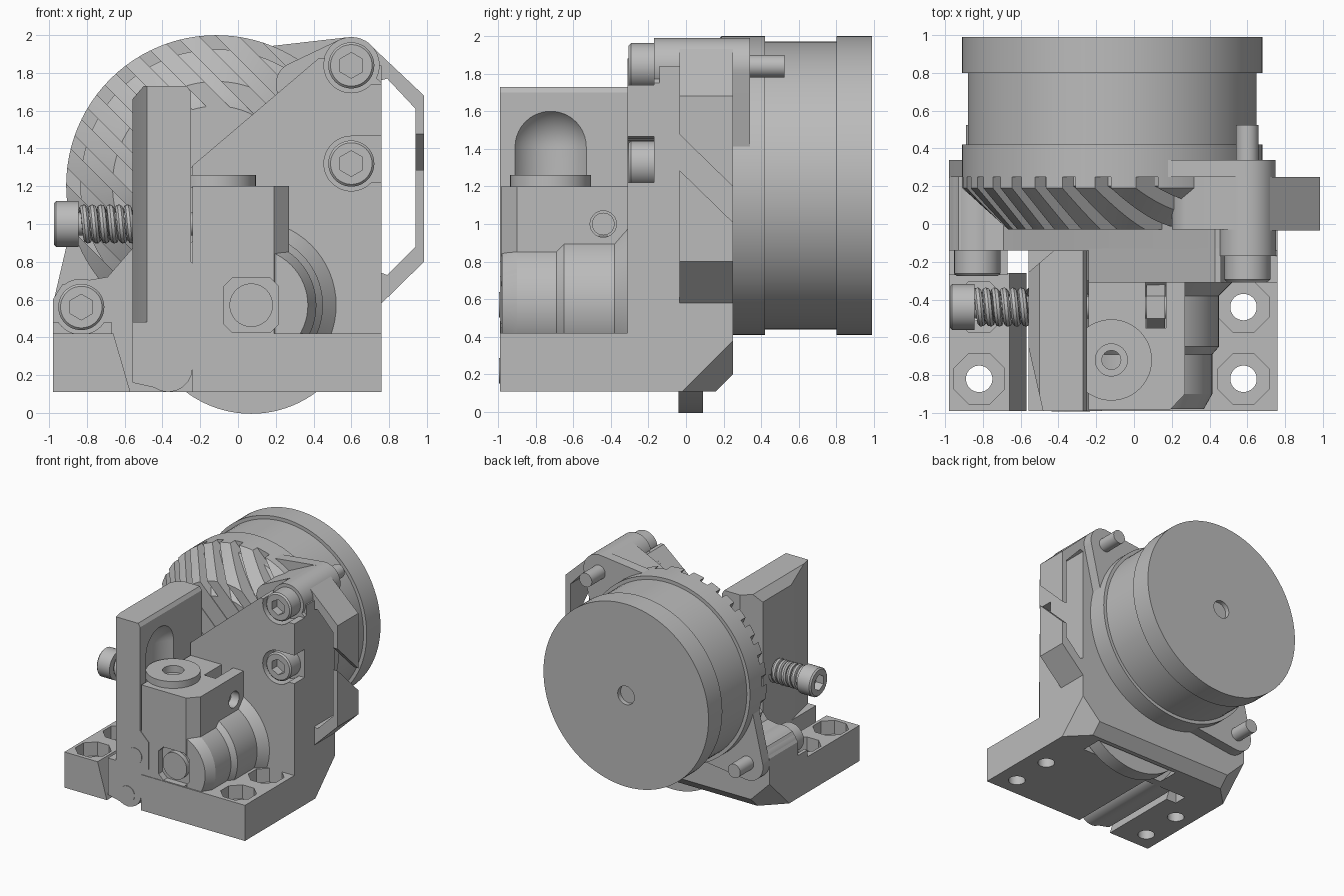
import bpy, bmesh
from math import pi, sin, cos, sqrt

cube = bpy.data.objects.get("Cube")
if cube:
    bpy.data.objects.remove(cube)

grey = bpy.data.materials.new("light grey")
grey.use_nodes = True
grey.diffuse_color = (0.5, 0.5, 0.5, 1)
grey.node_tree.nodes["Principled BSDF"].inputs["Base Color"].default_value = (0.5, 0.5, 0.5, 1)


def put(axis, u, v, w):
    return {"x": (w, u, v), "y": (u, w, v), "z": (u, v, w)}[axis]


def finish(name, bm):
    bmesh.ops.recalc_face_normals(bm, faces=bm.faces)
    me = bpy.data.meshes.new(name)
    bm.to_mesh(me)
    bm.free()
    me.materials.append(grey)
    ob = bpy.data.objects.new(name, me)
    bpy.context.collection.objects.link(ob)
    return ob


def loft(name, rings, axis):
    bm = bmesh.new()
    rows = [[bm.verts.new(put(axis, *p)) for p in ring] for ring in rings]
    n = len(rows[0])
    for a, b in zip(rows, rows[1:]):
        for i in range(n):
            bm.faces.new((a[i], a[(i + 1) % n], b[(i + 1) % n], b[i]))
    bm.faces.new(rows[0])
    bm.faces.new(rows[-1])
    return finish(name, bm)


def prism(name, pts, lo, hi, axis="y"):
    return loft(name, [[(u, v, w) for u, v in pts] for w in (lo, hi)], axis)


def box(name, x, y, z):
    return prism(name, [(x[0], z[0]), (x[1], z[0]), (x[1], z[1]), (x[0], z[1])], *y)


def circle(u, v, r, n=48, turn=0.0):
    return [(u + r * cos(2 * pi * i / n + turn), v + r * sin(2 * pi * i / n + turn)) for i in range(n)]


def lathe(name, centre, profile, axis="y", n=64):
    return loft(name, [[(u, v, w) for u, v in circle(*centre, r, n)] for r, w in profile], axis)


def rod(name, centre, r, lo, hi, axis="y", n=48, turn=0.0):
    return prism(name, circle(*centre, r, n, turn), lo, hi, axis)


def boolean(ob, cutters, operation="DIFFERENCE", keep=False):
    for c in cutters:
        m = ob.modifiers.new("cut", "BOOLEAN")
        m.operation, m.object, m.solver = operation, c, "EXACT"
    bpy.context.view_layer.update()
    ev = ob.evaluated_get(bpy.context.evaluated_depsgraph_get())
    me = bpy.data.meshes.new_from_object(ev)
    ob.modifiers.clear()
    ob.data = me
    if not keep:
        for c in cutters:
            bpy.data.objects.remove(c)


def chamfer(ob, co, no):
    bm = bmesh.new()
    bm.from_mesh(ob.data)
    r = bmesh.ops.bisect_plane(bm, geom=bm.verts[:] + bm.edges[:] + bm.faces[:],
                               plane_co=co, plane_no=no, clear_outer=True)
    bmesh.ops.holes_fill(bm, edges=[e for e in bm.edges if e.is_boundary])
    bm.to_mesh(ob.data)
    bm.free()


def hull(name, circles, lo, hi):
    bm = bmesh.new()
    for c in circles:
        for u, v in circle(*c):
            for w in (lo, hi):
                bm.verts.new((u, w, v))
    r = bmesh.ops.convex_hull(bm, input=bm.verts)
    bmesh.ops.delete(bm, geom=list({v for v in r["geom_interior"] if isinstance(v, bmesh.types.BMVert)}), context="VERTS")
    bmesh.ops.dissolve_limit(bm, angle_limit=0.005, verts=bm.verts, edges=bm.edges)
    return finish(name, bm)


HUB = (-0.115, 1.205)
UPPER, MIDDLE, LOWER = (0.6, 1.84), (0.6, 1.32), (-0.83, 0.56)
SHAFT = (0.07, 0.57)
TENSION = (-0.44, 1.0)

# Motor drum with mounting ears
lathe("motor", HUB, [(0.795, 0.25), (0.795, 0.42), (0.765, 0.42), (0.765, 0.8), (0.795, 0.8),
                     (0.795, 0.99), (0.08, 0.99), (0.08, 0.95)], n=96)
hull("motor_ears", [(*UPPER, 0.15), (*LOWER, 0.15), (*HUB, 0.7)], 0.25, 0.34)

# Slotted cone in front of the motor
ribs = lathe("cooling_ribs", HUB, [(0.55, -0.03), (0.795, 0.19), (0.795, 0.26)], n=96)
bm = bmesh.new()
h = sqrt(0.5)
for i in range(-6, 7):
    corners = []
    for s, t in ((-1, -1), (1, -1), (1, 1), (-1, 1)):
        across, along = i * 0.15 + t * 0.043, s * 1.0
        corners.append((HUB[0] + h * (across + along), HUB[1] + h * (across - along)))
    a, b = [[bm.verts.new((u, w, v)) for u, v in corners] for w in (-0.2, 0.4)]
    bm.faces.new(a)
    bm.faces.new(b)
    for k in range(4):
        bm.faces.new((a[k], a[(k + 1) % 4], b[(k + 1) % 4], b[k]))
boolean(ribs, [finish("rib_cutter", bm)], "INTERSECT")
lathe("rib_core", HUB, [(0.42, -0.025), (0.48, 0.04), (0.72, 0.2), (0.72, 0.26)], n=96)

# Cutters shared by the housing pieces
wheel_slot = rod("wheel_slot", SHAFT, 0.62, -0.07, 0.12)
recesses = [rod("recess", c, 0.145, -0.5, d) for c, d in ((UPPER, -0.17), (MIDDLE, -0.17), (LOWER, -0.14))]
recesses += [box("recess_side", (0.6, 0.9), (-0.5, -0.17), (z - 0.1, z + 0.145)) for z in (1.84, 1.32)]
shared = [wheel_slot] + recesses

# Housing wall behind the lever and the thicker right side
wall = prism("housing_wall", [(-0.98, 0.11), (0.76, 0.11), (0.76, 1.84), (0.43, 1.88), (-0.26, 1.29),
                              (-0.56, 0.87), (-0.69, 0.72), (-0.93, 0.68), (-0.98, 0.6)], -0.14, 0.25)
front = prism("housing_front", [(-0.24, 0.11), (0.76, 0.11), (0.76, 1.75), (0.6, 1.88), (0.43, 1.88),
                                (-0.24, 1.31)], -0.31, -0.13)
step = box("housing_left_step", (-0.98, -0.67), (-0.27, -0.13), (0.11, 0.48))
for part in (wall, front, step):
    boolean(part, shared, keep=True)
hull("upper_boss", [(*UPPER, 0.15), (0.32, 1.74, 0.12)], -0.03, 0.25)
rod("upper_boss_front", UPPER, 0.15, -0.17, 0.0)
rod("lower_boss", LOWER, 0.15, -0.14, 0.25)
for x, side in ((0.76, 1), (-0.98, -1)):
    chamfer(wall, (x, 0.25, 0.38), (side, 1, -1))
chamfer(wall, (0, 0.25, 0.2), (0, 1, -1))

# Base blocks with bolt holes
base = box("base_right", (-0.24, 0.76), (-0.99, -0.3), (0.11, 0.42))
left = prism("base_left", [(-0.98, 0.11), (-0.57, 0.11), (-0.66, 0.42), (-0.98, 0.42)], -0.99, -0.26)
for block, spots in ((base, [(0.58, -0.82), (0.58, -0.44)]), (left, [(-0.82, -0.82), (-0.82, -0.44)])):
    cuts = [rod("hole", c, 0.07, 0, 0.6, "z") for c in spots]
    cuts += [rod("hex_hole", c, 0.145, 0.3, 0.6, "z", 8, pi / 8) for c in spots]
    boolean(block, cuts)

# Drive wheel under the base
rod("drive_wheel", SHAFT, 0.575, -0.04, 0.09, n=96)

# Guide block, with filament bore, nut slot and shaft pocket
guide = prism("guide_block", [(-0.24, -0.985), (0.19, -0.985), (0.27, -0.9), (0.27, -0.3), (-0.24, -0.3)],
              0.4, 1.2, "z")
pocket = [(-0.145, -0.1), (-0.1, -0.145), (0.1, -0.145), (0.145, -0.1),
          (0.145, 0.1), (0.1, 0.145), (-0.1, 0.145), (-0.145, 0.1)]
pocket = [(SHAFT[0] + u, SHAFT[1] + v) for u, v in pocket]
horn = lathe("bearing_horn", SHAFT, [(0.3, -0.98), (0.345, -0.9), (0.345, -0.69), (0.38, -0.65),
                                     (0.38, -0.38), (0.46, -0.3)])
boolean(guide, [rod("bore", (-0.12, -0.72), 0.05, 0.3, 1.4, "z"),
                box("nut_slot", (0.06, 0.17), (-0.55, -0.25), (0.88, 1.3)),
                rod("screw_bore", TENSION, 0.07, 0.1, 0.4, "x"),
                prism("pocket", pocket, -1.2, -0.93)])
boolean(horn, [prism("horn_pocket", pocket, -1.2, -0.93)])
rod("shaft_end", SHAFT, 0.115, -0.97, -0.3)
collar = rod("tube_collar", (-0.12, -0.72), 0.215, 1.19, 1.26, "z")
boolean(collar, [rod("collar_bore", (-0.12, -0.72), 0.085, 1.1, 1.4, "z")])
rod("captive_nut", TENSION, 0.12, 0.065, 0.165, "x", 6)

# Idler lever with a domed tube clearance
foot = [(-0.37 + 0.13 * cos(a), 0.24 + 0.13 * sin(a)) for a in [-i * pi / 10 for i in range(8)]]
lever = prism("idler_lever", [(-0.56, 0.16), (-0.56, 1.66), (-0.5, 1.73), (-0.27, 1.73), (-0.25, 1.7),
                              (-0.25, 0.8), (-0.17, 0.72), (-0.17, 0.48), (-0.24, 0.42)] + foot, -0.99, -0.14)
dome = [(0.23, 0.95)] + [(0.23 * cos(a), 1.41 + 0.23 * sin(a)) for a in [i * pi / 26 for i in range(13)]]
boolean(lever, [lathe("dome", (-0.12, -0.72), dome, "z"),
                prism("front_bevel", [(-0.575, -0.58), (-0.475, -1.02), (-0.7, -1.02)], 0.48, 1.9, "z"),
                prism("back_bevel", [(-0.575, -0.27), (-0.4, -0.12), (-0.7, -0.12)], 0.48, 1.9, "z")])
for c in ((-0.3, 0.57), (-0.37, 0.22)):
    rod("lever_pin", c, 0.068, -0.994, -0.2)

# Cable loop on the left flank, split by a slanted gap
loop = prism("cable_loop", [(0.72, 1.93), (0.985, 1.68), (0.985, 0.8), (0.75, 0.57), (0.75, 0.745),
                            (0.79, 0.73), (0.94, 0.88), (0.94, 1.61), (0.79, 1.77), (0.72, 1.75)], -0.035, 0.249)
boolean(loop, [prism("loop_gap", [(-0.1, 1.54), (0.3, 1.15), (0.3, 0.96), (-0.1, 1.35)], 0.9, 1.1, "x")])


# Socket screws
def screw(name, c, lo, head, tip, axis="y", r=0.122):
    s = lathe(name, c, [(r - 0.012, lo), (r, lo + 0.012), (r, head), (0.06, head), (0.06, tip)], axis, 48)
    boolean(s, [rod("socket", c, 0.068, lo - 0.1, lo + 0.07, axis, 6, pi / 2)])


screw("upper_screw", UPPER, -0.305, -0.17, 0.525)
screw("middle_screw", MIDDLE, -0.305, -0.17, 0.2)
screw("lower_screw", LOWER, -0.275, -0.14, 0.525)
screw("tension_screw", TENSION, -0.975, -0.845, 0.2, "x")

# Spring on the tension screw
curve = bpy.data.curves.new("spring_path", "CURVE")
curve.dimensions, curve.bevel_depth, curve.bevel_resolution = "3D", 0.022, 2
line = curve.splines.new("POLY")
steps = 150
line.points.add(steps)
for i, p in enumerate(line.points):
    a = 12 * pi * i / steps
    p.co = (-0.83 + 0.28 * i / steps, TENSION[0] + 0.082 * cos(a), TENSION[1] + 0.082 * sin(a), 1)
path = bpy.data.objects.new("spring_path", curve)
bpy.context.collection.objects.link(path)
bpy.context.view_layer.update()
mesh = bpy.data.meshes.new_from_object(path.evaluated_get(bpy.context.evaluated_depsgraph_get()))
mesh.materials.clear()
mesh.materials.append(grey)
bpy.context.collection.objects.link(bpy.data.objects.new("tension_spring", mesh))

# Remove helpers and smooth the round parts
for ob in shared + [path]:
    bpy.data.objects.remove(ob)
for ob in bpy.context.collection.objects:
    if ob.type == "MESH":
        bpy.ops.object.select_all(action="DESELECT")
        ob.select_set(True)
        bpy.context.view_layer.objects.active = ob
        bpy.ops.object.shade_smooth_by_angle(angle=0.5)
